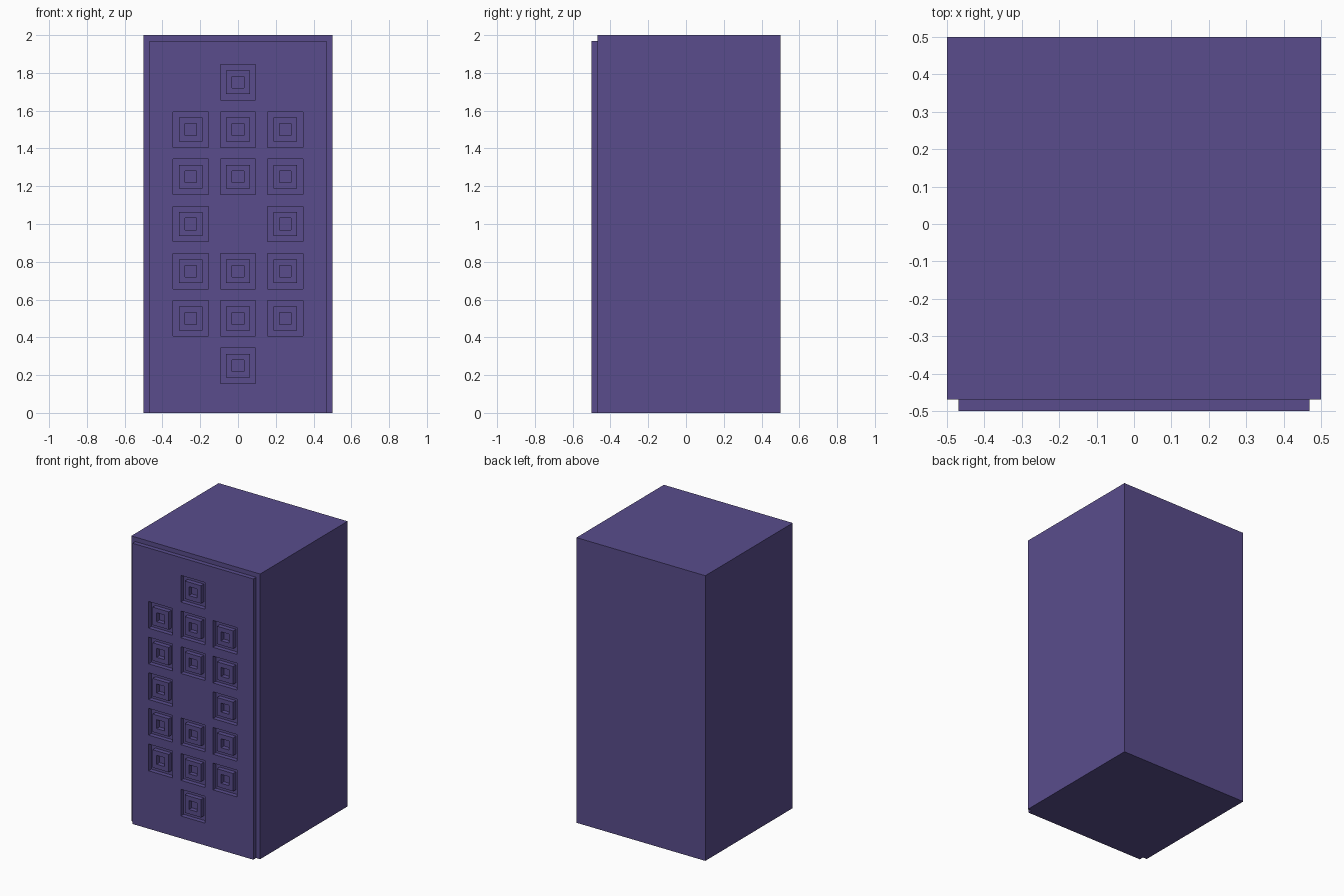
import bpy
import math

if "Cube" in bpy.data.objects:
    bpy.data.objects.remove(bpy.data.objects["Cube"])

U = 1 / 32  # modelling unit

purple = bpy.data.materials.new("dusky purple")
purple.diffuse_color = (0.1, 0.073, 0.262, 1)
purple.use_nodes = True
purple.node_tree.nodes["Principled BSDF"].inputs["Base Color"].default_value = purple.diffuse_color

# Main block, its front set back by one unit
bpy.ops.mesh.primitive_cube_add(size=1, location=(0, U / 2, 1))
body = bpy.context.object
body.name = "main_block"
body.scale = (1, 1 - U, 2)
bpy.ops.object.transform_apply(location=False, rotation=False, scale=True)
body.data.materials.append(purple)

# Front panel: one extruded 2D profile; nested squares alternate hole and solid
curve = bpy.data.curves.new("front_panel", 'CURVE')
curve.dimensions = '2D'
curve.fill_mode = 'BOTH'
curve.extrude = U / 2


def rect(x0, z0, x1, z1):
    s = curve.splines.new('POLY')
    s.points.add(3)
    for p, (x, z) in zip(s.points, [(x0, z0), (x1, z0), (x1, z1), (x0, z1)]):
        p.co = (x, z, 0, 1)
    s.use_cyclic_u = True
    s.use_smooth = False


rect(-15 * U, 0, 15 * U, 63 * U)
for row in range(1, 8):
    for col in (-1, 0, 1):
        # empty centre and empty corners
        if (col == 0 and row == 4) or (col != 0 and row in (1, 7)):
            continue
        x, z = col * 0.25, row * 0.25
        for h in (3 * U, 2 * U, U):
            rect(x - h, z - h, x + h, z + h)

panel = bpy.data.objects.new("front_panel", curve)
bpy.context.collection.objects.link(panel)
panel.location = (0, -0.5 + U / 2, 0)
panel.rotation_euler = (math.pi / 2, 0, 0)
curve.materials.append(purple)

# Turn the profile into a plain flat-shaded mesh
bpy.ops.object.select_all(action='DESELECT')
bpy.context.view_layer.objects.active = panel
panel.select_set(True)
bpy.ops.object.convert(target='MESH')
bpy.ops.object.shade_flat()
